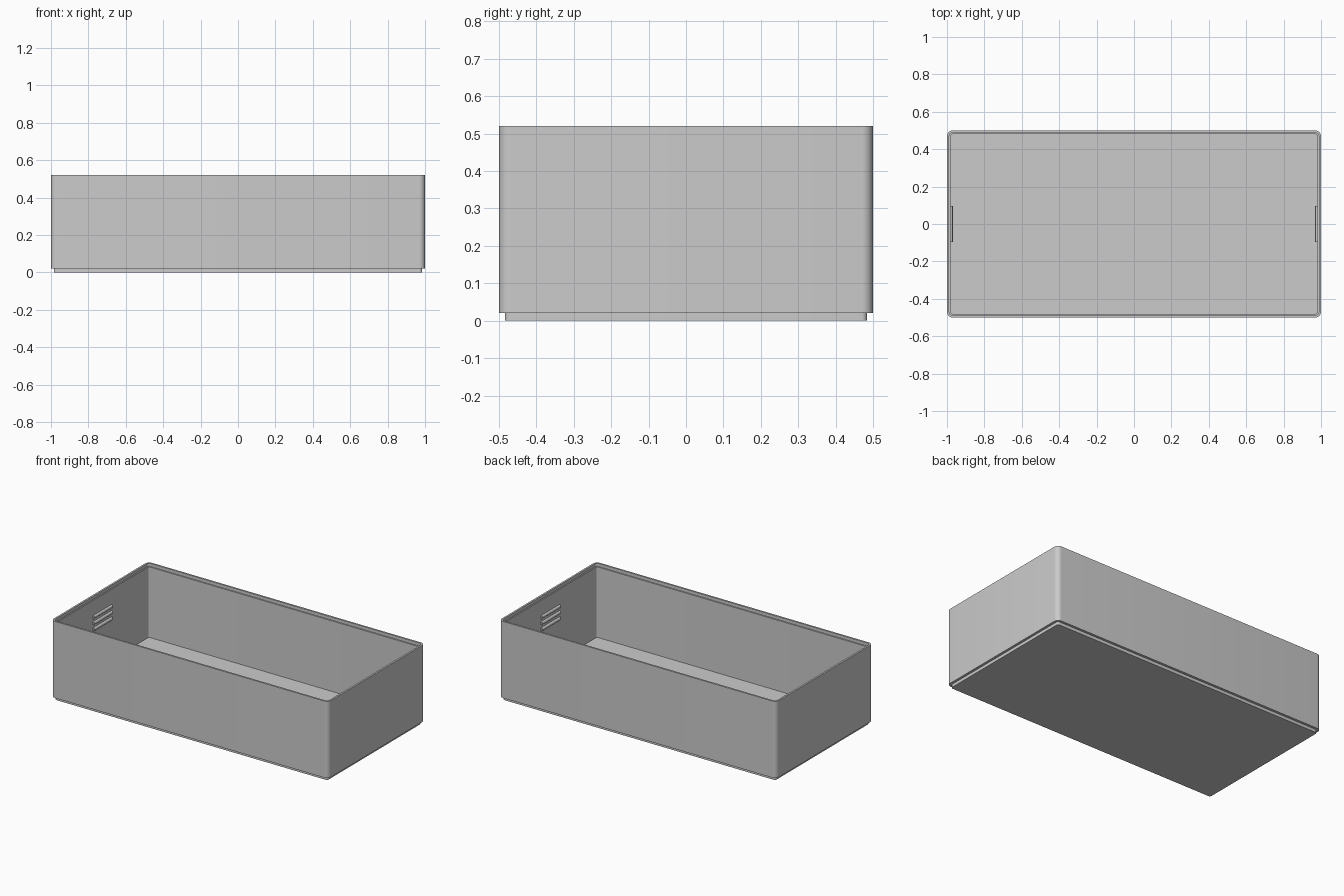
import bpy, bmesh, math

cube = bpy.data.objects.get("Cube")
if cube:
    bpy.data.objects.remove(cube, do_unlink=True)

HALF_X, HALF_Y, RADIUS, STEPS = 1.0, 0.5, 0.03, 8
WALL = 0.02

grey = bpy.data.materials.new("light_grey")
grey.use_nodes = True
grey.diffuse_color = (0.6, 0.6, 0.6, 1)
grey.node_tree.nodes["Principled BSDF"].inputs["Base Color"].default_value = grey.diffuse_color


def add_object(name, bm):
    bmesh.ops.recalc_face_normals(bm, faces=bm.faces)
    mesh = bpy.data.meshes.new(name)
    bm.to_mesh(mesh)
    bm.free()
    mesh.materials.append(grey)
    obj = bpy.data.objects.new(name, mesh)
    bpy.context.collection.objects.link(obj)
    bpy.ops.object.select_all(action="DESELECT")
    obj.select_set(True)
    bpy.context.view_layer.objects.active = obj
    bpy.ops.object.shade_smooth_by_angle(angle=math.radians(35))
    return obj


def rounded_ring(bm, inset, z):
    """Rounded rectangle offset inward, keeping the corner centres fixed."""
    r = RADIUS - inset
    ring = []
    for quarter, (sx, sy) in enumerate([(1, 1), (-1, 1), (-1, -1), (1, -1)]):
        for i in range(STEPS + 1):
            a = (quarter + i / STEPS) * math.pi / 2
            ring.append(bm.verts.new((sx * (HALF_X - RADIUS) + r * math.cos(a),
                                      sy * (HALF_Y - RADIUS) + r * math.sin(a), z)))
    return ring


# Open box: stacking foot, outer wall, recessed rim, inner wall and floor
profile = [(0.016, 0), (0.016, 0.02), (0, 0.02), (0, 0.52),
           (0.012, 0.52), (0.012, 0.50), (WALL, 0.50), (WALL, 0.04)]
bm = bmesh.new()
rings = [rounded_ring(bm, inset, z) for inset, z in profile]
for low, high in zip(rings, rings[1:]):
    for i in range(len(low)):
        j = (i + 1) % len(low)
        bm.faces.new((low[i], low[j], high[j], high[i]))
bm.faces.new(list(reversed(rings[0])))
bm.faces.new(rings[-1])
add_object("stacking_box", bm)

# Half-round grip ribs on the inside of both short walls
for side, sign in (("left", 1), ("right", -1)):
    for n in range(3):
        bm = bmesh.new()
        bmesh.ops.create_cone(bm, cap_ends=True, segments=24,
                              radius1=0.011, radius2=0.011, depth=0.19)
        for v in bm.verts:
            x, y, z = v.co
            v.co = (sign * (HALF_X - WALL) + x, z, 0.31 + n * 0.04 + y)
        add_object(f"{side}_grip_rib_{n + 1}", bm)
